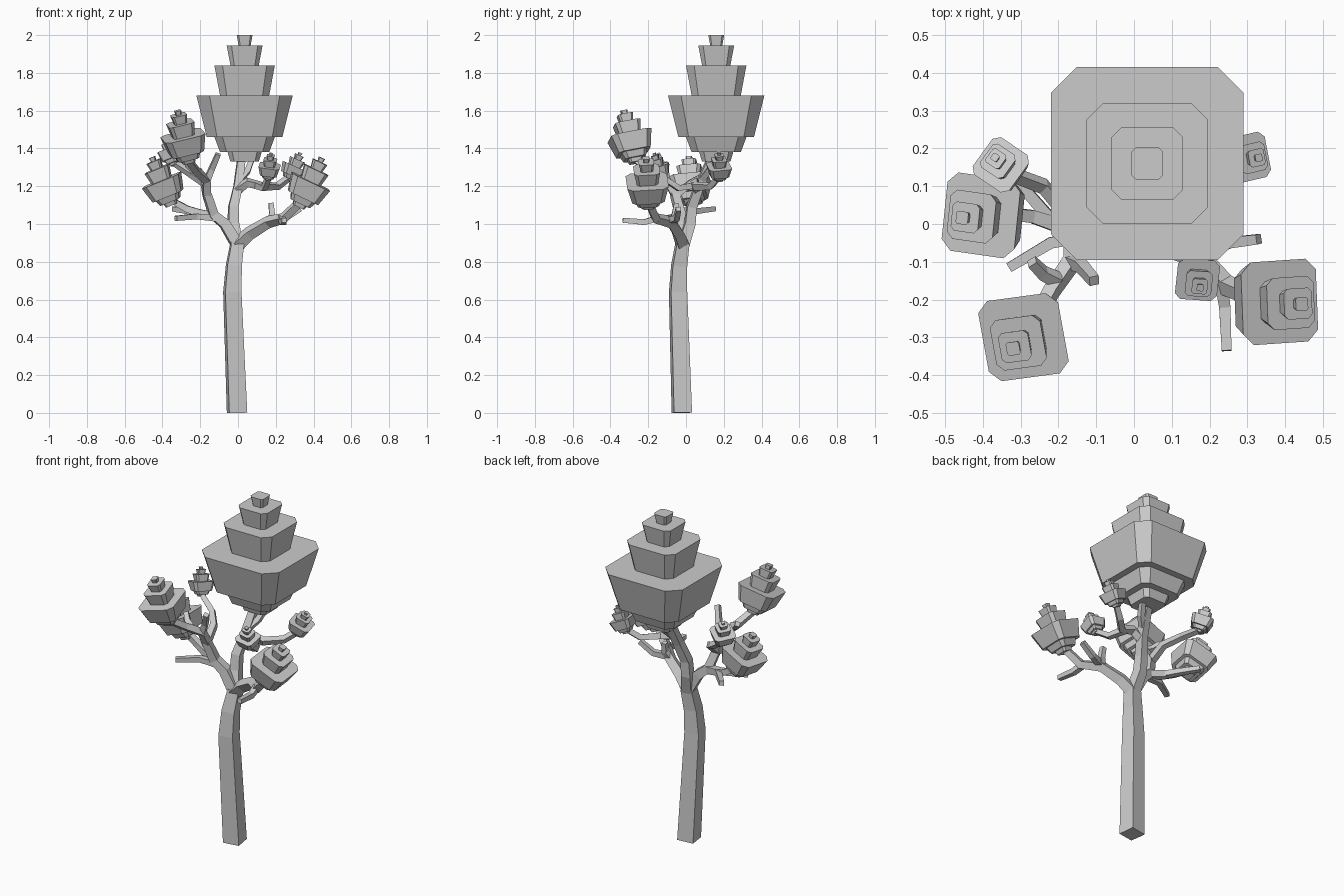
import bpy, bmesh, math
from mathutils import Vector, Matrix

if "Cube" in bpy.data.objects:
    bpy.data.objects.remove(bpy.data.objects["Cube"])


def finish(name, bm):
    bmesh.ops.recalc_face_normals(bm, faces=bm.faces)
    mesh = bpy.data.meshes.new(name)
    bm.to_mesh(mesh)
    bm.free()
    ob = bpy.data.objects.new(name, mesh)
    bpy.context.collection.objects.link(ob)
    return ob


def skin_rings(bm, rings):
    # bridge successive vertex rings and cap both ends
    for a, b in zip(rings, rings[1:]):
        n = len(a)
        for i in range(n):
            bm.faces.new((a[i], a[(i + 1) % n], b[(i + 1) % n], b[i]))
    bm.faces.new(rings[0])
    bm.faces.new(rings[-1])


def limb(name, pts, w0, w1, ref=(1, 0.14, 0)):
    # square-section tapering tube along a path
    pts = [Vector(p) for p in pts]
    u = Vector(ref)
    bm = bmesh.new()
    rings = []
    last = len(pts) - 1
    if abs((pts[1] - pts[0]).normalized().dot(u.normalized())) > 0.8:
        u = Vector((0.1, 1, 0))
    for i, p in enumerate(pts):
        t = (pts[min(i + 1, last)] - pts[max(i - 1, 0)]).normalized()
        u = (u - t * u.dot(t)).normalized()
        v = t.cross(u)
        h = (w0 + (w1 - w0) * i / last) / 2
        ring = []
        for a, b in ((-1, -1), (1, -1), (1, 1), (-1, 1)):
            q = p + u * a * h + v * b * h
            q.z = max(q.z, 0)
            ring.append(bm.verts.new(q))
        rings.append(ring)
    skin_rings(bm, rings)
    return finish(name, bm)


# stacked foliage tiers: bottom z, top z, bottom half width, top half width
TIERS = [(0, .05, .075, .09), (.05, .13, .13, .16), (.13, .35, .2, .255),
         (.35, .51, .13, .16), (.51, .615, .075, .095), (.615, .67, .032, .042)]


def foliage(name, base, axis, scale, yaw=0):
    bm = bmesh.new()
    for z0, z1, h0, h1 in TIERS:
        rings = []
        for z, h in ((z0, h0), (z1, h1)):
            c = h * 0.73  # chamfered corners
            outline = [(c, -h), (h, -c), (h, c), (c, h), (-c, h), (-h, c), (-h, -c), (-c, -h)]
            rings.append([bm.verts.new((x, y, z)) for x, y in outline])
        skin_rings(bm, rings)
    tilt = Vector((0, 0, 1)).rotation_difference(Vector(axis)).to_matrix().to_4x4()
    m = (Matrix.Translation(base) @ tilt @ Matrix.Rotation(math.radians(yaw), 4, 'Z')
         @ Matrix.Scale(scale, 4))
    bm.transform(m)
    return finish(name, bm)


# trunk
limb("trunk", [(-.005, -.022, 0), (-.03, -.042, .64), (-.022, -.036, .78), (-.004, -.018, .9)], .096, .066)

# main branches
limb("centre_branch", [(-.004, -.018, .88), (-.025, .02, 1.0), (-.025, .03, 1.09),
                       (.0, .07, 1.2), (.02, .14, 1.36)], .06, .04)
limb("right_branch", [(-.004, -.018, .89), (.06, -.04, .95), (.16, -.08, 1.01),
                      (.24, -.16, 1.03), (.33, -.2, 1.12)], .06, .035)
limb("left_branch", [(-.004, -.018, .89), (-.07, -.02, 1.0), (-.13, -.03, 1.05),
                     (-.165, -.06, 1.16)], .06, .042)

# limbs carrying the foliage clusters
limb("upper_left_limb", [(-.165, -.05, 1.14), (-.165, -.1, 1.23), (-.22, -.18, 1.28),
                         (-.265, -.27, 1.34)], .042, .032)
limb("lower_left_limb", [(-.12, -.03, 1.04), (-.21, -.0, 1.06), (-.27, .02, 1.08),
                         (-.36, .03, 1.13)], .042, .03)
limb("back_left_limb", [(-.165, -.06, 1.15), (-.18, .03, 1.22), (-.24, .1, 1.26),
                        (-.345, .14, 1.33)], .038, .028)
limb("inner_right_limb", [(-.005, .06, 1.18), (.05, .05, 1.22), (.13, .05, 1.2),
                          (.21, .13, 1.2), (.275, .175, 1.25)], .042, .028)
limb("inner_front_limb", [(.1, .05, 1.205), (.14, -.04, 1.19), (.162, -.13, 1.25)], .034, .026)

# bare twigs: start, middle, end
TWIGS = [
    ((.16, -.08, 1.01), (.18, -.06, 1.05), (.175, -.05, 1.11)),
    ((.23, -.15, 1.03), (.24, -.22, 1.01), (.245, -.335, 1.02)),
    ((.17, -.08, 1.02), (.25, -.05, 1.03), (.33, -.04, 1.08)),
    ((-.12, -.03, 1.03), (-.22, -.05, 1.04), (-.33, -.115, 1.03)),
    ((-.21, 0, 1.06), (-.27, .07, 1.07), (-.34, .15, 1.08)),
    ((-.165, -.1, 1.23), (-.14, -.11, 1.29), (-.105, -.15, 1.37)),
    ((-.2, -.15, 1.27), (-.24, -.13, 1.29), (-.27, -.1, 1.32)),
    ((.005, .08, 1.23), (.05, .12, 1.28), (.08, .17, 1.36)),
]
for k, path in enumerate(TWIGS):
    limb(f"twig_{k + 1}", path, .034, .026)

# foliage
foliage("crown_foliage", (.035, .16, 1.33), (0, 0, 1), 1.0)
foliage("upper_left_foliage", (-.262, -.266, 1.325), (-.2, -.22, .95), .43, 9)
foliage("lower_left_foliage", (-.35, .03, 1.1), (-.38, -.05, .92), .41, -7)
foliage("right_foliage", (.32, -.2, 1.09), (.43, -.04, .9), .43, 3)
foliage("inner_front_foliage", (.16, -.124, 1.235), (.1, -.3, .93), .22, -5)
foliage("back_left_foliage", (-.335, .135, 1.31), (-.2, .25, .92), .24, -35)
foliage("back_right_foliage", (.265, .175, 1.23), (.4, 0, .9), .24, 12)
